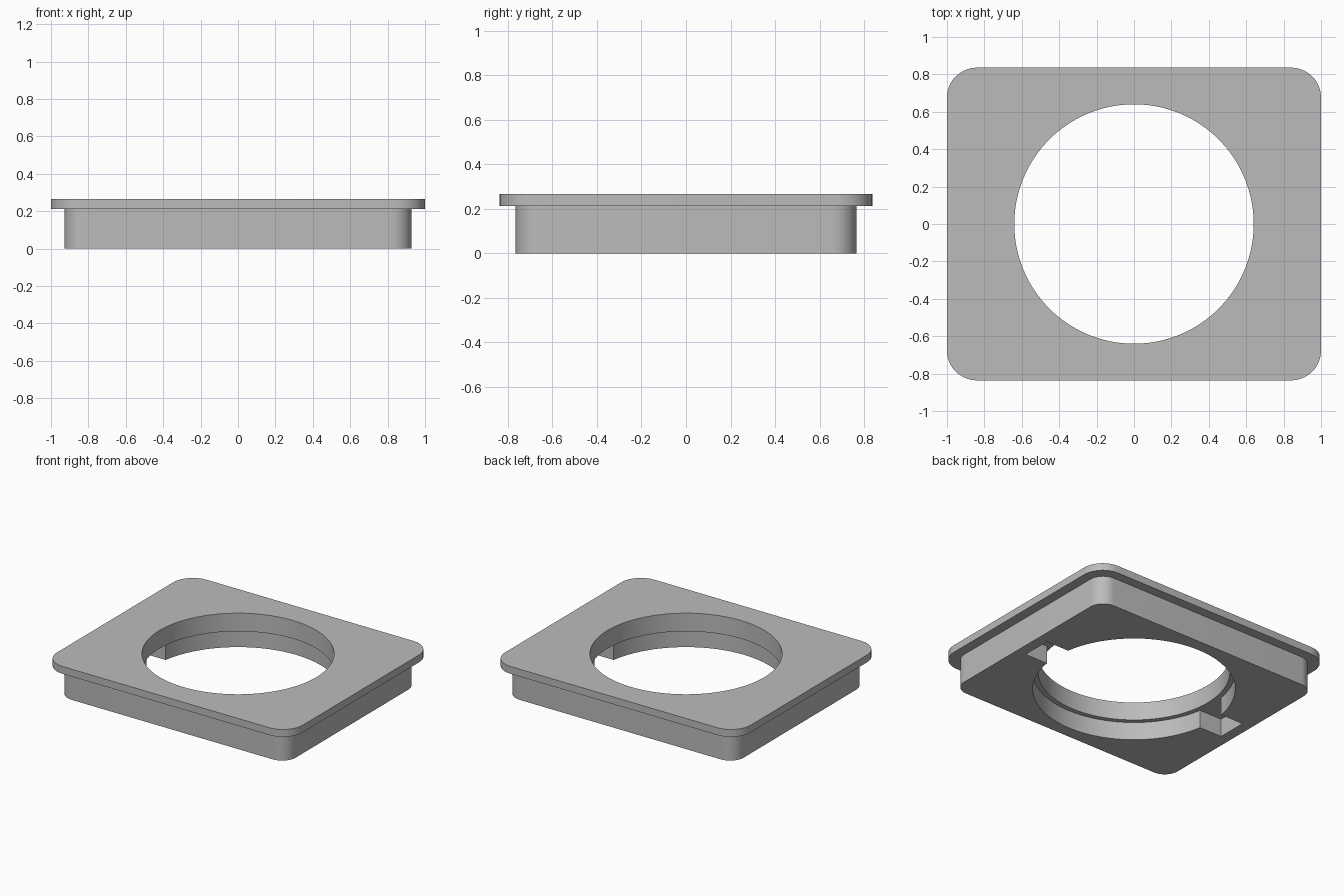
import bpy
import bmesh
from math import cos, sin, pi, radians

cube = bpy.data.objects.get("Cube")
if cube:
    bpy.data.objects.remove(cube, do_unlink=True)

grey = bpy.data.materials.new("plain grey")
grey.use_nodes = True
colour = (0.5, 0.5, 0.5, 1)
grey.diffuse_color = colour
grey.node_tree.nodes["Principled BSDF"].inputs["Base Color"].default_value = colour


def rounded_outline(half_x, half_y, radius, steps):
    """Corner arcs of a rounded rectangle, counter-clockwise."""
    points = []
    for corner, (sx, sy) in enumerate([(1, 1), (-1, 1), (-1, -1), (1, -1)]):
        for i in range(steps + 1):
            a = (corner + i / steps) * pi / 2
            points.append((sx * (half_x - radius) + radius * cos(a),
                           sy * (half_y - radius) + radius * sin(a)))
    return points


def circle_outline(radius, count=128):
    return [(radius * cos(2 * pi * i / count), radius * sin(2 * pi * i / count))
            for i in range(count)]


def prism(name, outline, bottom, top):
    """Extrude a flat outline between two heights."""
    bm = bmesh.new()
    base = bm.faces.new([bm.verts.new((x, y, bottom)) for x, y in outline])
    result = bmesh.ops.extrude_face_region(bm, geom=[base])
    verts = [g for g in result["geom"] if isinstance(g, bmesh.types.BMVert)]
    bmesh.ops.translate(bm, verts=verts, vec=(0, 0, top - bottom))
    bmesh.ops.recalc_face_normals(bm, faces=bm.faces)
    mesh = bpy.data.meshes.new(name)
    bm.to_mesh(mesh)
    bm.free()
    mesh.materials.append(grey)
    obj = bpy.data.objects.new(name, mesh)
    bpy.context.collection.objects.link(obj)
    return obj


def combine(target, tool, operation):
    """Apply a boolean and discard the tool."""
    mod = target.modifiers.new(tool.name, "BOOLEAN")
    mod.operation = operation
    mod.solver = "EXACT"
    mod.object = tool
    bpy.context.view_layer.objects.active = target
    bpy.ops.object.modifier_apply(modifier=mod.name)
    bpy.data.objects.remove(tool, do_unlink=True)


# Rim height, total height and depth of the recess underneath
RIM, TOP, RECESS = 0.212, 0.266, 0.132

# Wide rim on top of a narrower body, fused into one part
frame = prism("flanged_frame", rounded_outline(1, 0.836, 0.16, 12), RIM, TOP)
body = prism("body", rounded_outline(0.928, 0.765, 0.11, 12), 0, (RIM + TOP) / 2)
combine(frame, body, "UNION")

# Through hole, wider recess below, and the two side notches
combine(frame, prism("hole_cutter", circle_outline(0.64), -0.1, TOP + 0.1), "DIFFERENCE")
recess = prism("recess_cutter", circle_outline(0.675), -0.1, RECESS)
notch = prism("notch_cutter", [(-0.85, -0.11), (0.85, -0.11), (0.85, 0.11), (-0.85, 0.11)],
              -0.1, RECESS)
combine(recess, notch, "UNION")
combine(frame, recess, "DIFFERENCE")

# Smooth curved walls, crisp edges
bpy.ops.object.select_all(action="DESELECT")
frame.select_set(True)
bpy.context.view_layer.objects.active = frame
bpy.ops.object.shade_smooth_by_angle(angle=radians(30))
